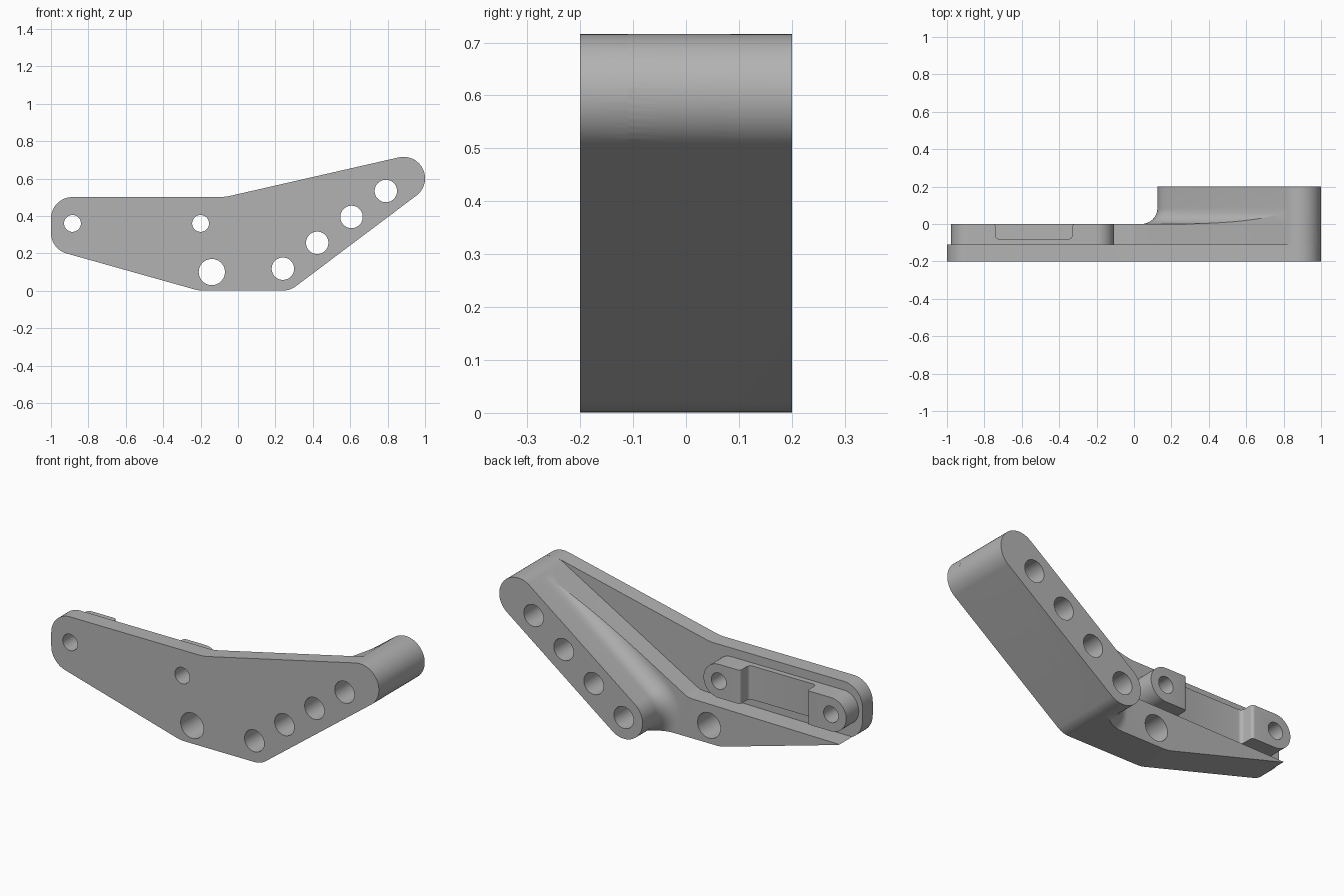
import bpy, bmesh
from math import sin, cos, radians, sqrt, hypot, atan2, degrees

if "Cube" in bpy.data.objects:
    bpy.data.objects.remove(bpy.data.objects["Cube"])

metal = bpy.data.materials.new("plain grey")
metal.use_nodes = True
grey = (0.45, 0.45, 0.45, 1)
metal.diffuse_color = grey
metal.node_tree.nodes["Principled BSDF"].inputs["Base Color"].default_value = grey


def arc(c, r, a0, a1, n=16):
    """Points on an arc, angles in degrees."""
    angles = [radians(a0 + (a1 - a0) * i / n) for i in range(n + 1)]
    return [(c[0] + r * cos(a), c[1] + r * sin(a)) for a in angles]


def loft(name, rings):
    """Solid through rings of 3D points with equal counts."""
    bm = bmesh.new()
    loops = [[bm.verts.new(p) for p in ring] for ring in rings]
    for a, b in zip(loops, loops[1:]):
        for i in range(len(a)):
            j = (i + 1) % len(a)
            bm.faces.new((a[i], a[j], b[j], b[i]))
    bm.faces.new(loops[0])
    bm.faces.new(loops[-1])
    bmesh.ops.recalc_face_normals(bm, faces=bm.faces)
    mesh = bpy.data.meshes.new(name)
    bm.to_mesh(mesh)
    bm.free()
    mesh.materials.append(metal)
    ob = bpy.data.objects.new(name, mesh)
    bpy.context.collection.objects.link(ob)
    return ob


def prism(name, profile, y0, y1):
    """Front profile (x, z) pushed through the depth."""
    return loft(name, [[(x, y, z) for x, z in profile] for y in (y0, y1)])


def combine(target, tool, operation):
    """Apply a boolean and remove the used tool."""
    mod = target.modifiers.new("cut", "BOOLEAN")
    mod.operation, mod.solver, mod.object = operation, "EXACT", tool
    bpy.context.view_layer.objects.active = target
    bpy.ops.object.modifier_apply(modifier=mod.name)
    bpy.data.objects.remove(tool)


def capsule(a, b, r):
    t = degrees(atan2(b[1] - a[1], b[0] - a[0]))
    return arc(a, r, t + 90, t + 270, 24) + arc(b, r, t - 90, t + 90, 24)


# Shared measurements
low, high, radius, flare = (0.24, 0.116), (0.885, 0.601), 0.115, 0.085
tilt = degrees(atan2(high[1] - low[1], high[0] - low[0]))
left_low, left_high = (-0.885, 0.31), (-0.885, 0.386)
bottom_edge = [(-0.235, 0.008), (-0.215, 0.003), (-0.19, 0.001)]
bottom_edge += arc(low, radius, 270, 270 + tilt, 10)

# Back plate with the full outline
outline = arc(left_high, radius, 90, 180) + arc(left_low, radius, 180, 254)
outline += bottom_edge + arc(high, radius, tilt - 90, 103, 24)
outline += [(-0.035, 0.509), (-0.06, 0.504), (-0.085, 0.501)]
bracket = prism("bracket", outline, -0.2, -0.11)

# Raised rib along the lower edge
rib_profile = arc(left_low, radius, 243, 254, 4) + bottom_edge
rib_profile += arc(high, radius, tilt - 90, 126, 24) + [(0.01, 0.232), (-0.01, 0.222), (-0.04, 0.219)]
rib = prism("rib", rib_profile, -0.11, 0)

# Thick arm with a concave flare at its root, trimmed to the rib
rings = [(-0.01, radius + flare)]
for i in range(13):
    a = radians(90 * i / 12)
    rings.append((flare * (1 - cos(a)), radius + flare * (1 - sin(a))))
rings.append((0.2, radius))
arm = loft("arm", [[(x, y, z) for x, z in capsule(low, high, r)] for y, r in rings])
combine(arm, prism("arm_trim", rib_profile, 0, 0.3), "INTERSECT")

# Slot shaped boss with a channel across its middle
boss = prism("boss", capsule((-0.885, 0.36), (-0.2, 0.36), 0.093), -0.11, 0)
half = arc((0.22, -0.015), 0.015, 90, 180, 6) + arc((0.185, -0.06), 0.02, 0, -90, 6)
half = [(0.22, 0.05)] + half
channel = [(-0.535 + x, y) for x, y in half] + [(-0.535 - x, y) for x, y in reversed(half)]
cutter = loft("channel", [[(x, y, z) for x, y in channel] for z in (0.2, 0.6)])
combine(boss, cutter, "DIFFERENCE")

for part in (rib, arm, boss):
    combine(bracket, part, "UNION")

# Through holes
holes = [(-0.885, 0.36, 0.045), (-0.2, 0.36, 0.045), (-0.14, 0.1, 0.07)]
holes += [(0.24 + 0.1835 * i, 0.118 + 0.1385 * i, 0.06) for i in range(4)]
for x, z, r in holes:
    combine(bracket, prism("drill", arc((x, z), r, 0, 352.5, 47), -0.4, 0.4), "DIFFERENCE")

# Smooth the curves, keep the edges crisp
bpy.ops.object.select_all(action="DESELECT")
bracket.select_set(True)
bpy.context.view_layer.objects.active = bracket
bpy.ops.object.shade_smooth_by_angle(angle=radians(25))
